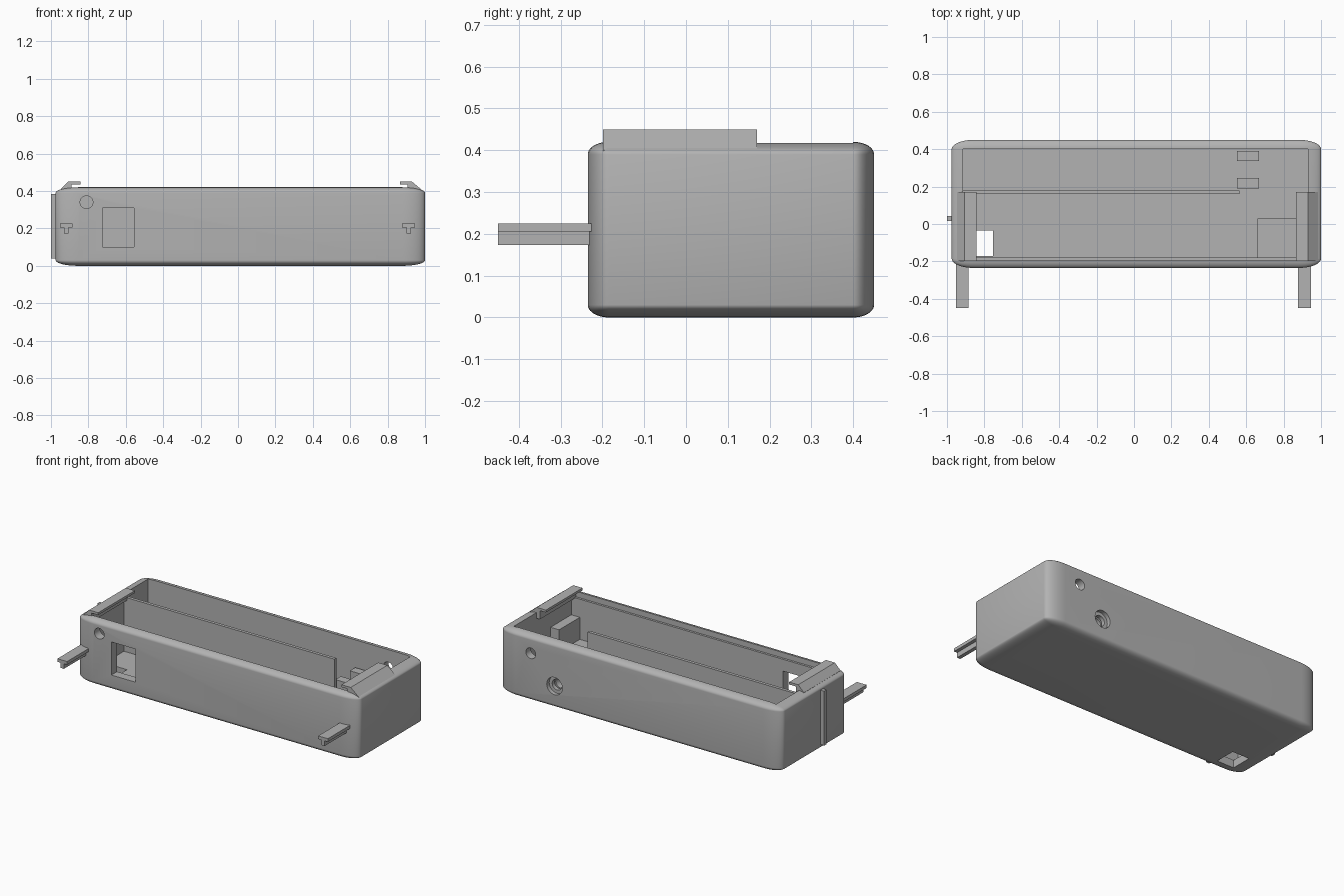
import bpy, bmesh, math
from mathutils import Matrix, Vector

if "Cube" in bpy.data.objects:
    bpy.data.objects.remove(bpy.data.objects["Cube"], do_unlink=True)

grey = bpy.data.materials.new("plain grey")
grey.use_nodes = True
COLOUR = (0.45, 0.45, 0.45, 1)
grey.diffuse_color = COLOUR
grey.node_tree.nodes["Principled BSDF"].inputs["Base Color"].default_value = COLOUR


def finish(name, bm):
    bmesh.ops.recalc_face_normals(bm, faces=bm.faces)
    mesh = bpy.data.meshes.new(name)
    bm.to_mesh(mesh)
    bm.free()
    mesh.materials.append(grey)
    obj = bpy.data.objects.new(name, mesh)
    bpy.context.collection.objects.link(obj)
    return obj


def box(name, x, y, z, radii=None):
    """Box from (min, max) ranges; radii gives elliptical rounding per axis."""
    size = Vector(b - a for a, b in (x, y, z))
    middle = Vector((a + b) / 2 for a, b in (x, y, z))
    bm = bmesh.new()
    bmesh.ops.create_cube(bm, size=1)
    if radii:
        # round in a stretched space, then squash back
        bmesh.ops.scale(bm, vec=[s / r for s, r in zip(size, radii)], verts=bm.verts)
        bmesh.ops.bevel(bm, geom=bm.edges[:], offset=1, segments=10,
                        profile=0.5, affect='EDGES')
        bmesh.ops.scale(bm, vec=radii, verts=bm.verts)
    else:
        bmesh.ops.scale(bm, vec=size, verts=bm.verts)
    bmesh.ops.translate(bm, vec=middle, verts=bm.verts)
    return finish(name, bm)


def rod(name, x, y, z, radius):
    """Round cutter running along y."""
    bm = bmesh.new()
    turn = Matrix.Translation((x, sum(y) / 2, z)) @ Matrix.Rotation(math.pi / 2, 4, 'X')
    bmesh.ops.create_cone(bm, cap_ends=True, segments=32, radius1=radius,
                          radius2=radius, depth=y[1] - y[0], matrix=turn)
    return finish(name, bm)


def extrude_y(name, profile, y):
    """Sweep an x-z outline along y."""
    bm = bmesh.new()
    face = bm.faces.new([bm.verts.new((px, y[0], pz)) for px, pz in profile])
    swept = bmesh.ops.extrude_face_region(bm, geom=[face])["geom"]
    moved = [g for g in swept if isinstance(g, bmesh.types.BMVert)]
    bmesh.ops.translate(bm, vec=(0, y[1] - y[0], 0), verts=moved)
    return finish(name, bm)


def cut(target, cutter):
    cutter.hide_render = True
    mod = target.modifiers.new("cut", 'BOOLEAN')
    mod.operation, mod.solver, mod.object = 'DIFFERENCE', 'EXACT', cutter
    bpy.context.view_layer.objects.active = target
    bpy.ops.object.modifier_apply(modifier=mod.name)
    bpy.data.objects.remove(cutter, do_unlink=True)


# Rounded tray with its cavity, lip, windows and holes
case = box("case", (-0.975, 1), (-0.235, 0.45), (0, 0.42), (0.12, 0.05, 0.03))
for cutter in (
    box("cavity", (-0.913, 0.93), (-0.178, 0.4), (0.05, 0.6)),
    box("front_lip", (-0.913, 0.93), (-0.192, 0), (0.385, 0.6)),
    box("front_window", (-0.725, -0.555), (-0.4, -0.1), (0.1, 0.31)),
    box("floor_window", (-0.875, -0.755), (-0.17, -0.035), (-0.1, 0.1)),
    rod("front_hole", -0.81, (-0.4, -0.1), 0.34, 0.034),
    rod("back_hole", 0.775, (0.35, 0.6), 0.307, 0.034),
    rod("socket_hole", 0.608, (0.35, 0.6), 0.143, 0.034),
    rod("socket_recess", 0.608, (0.425, 0.6), 0.143, 0.055),
):
    cut(case, cutter)
bpy.ops.object.select_all(action='DESELECT')
case.select_set(True)
bpy.context.view_layer.objects.active = case
bpy.ops.object.shade_smooth_by_angle(angle=math.radians(40))

# Inner walls and supports
box("partition", (-0.92, 0.565), (0.16, 0.18), (0.04, 0.395))
box("tall_block", (0.87, 0.94), (-0.185, 0.03), (0.04, 0.27))
box("low_block", (0.66, 0.875), (-0.185, 0.03), (0.04, 0.13))
for label, y in (("front", (0.19, 0.245)), ("back", (0.336, 0.39))):
    support = box(label + "_socket_support", (0.55, 0.667), y, (0.04, 0.25))
    cut(support, rod("support_bore", 0.608, (0.1, 0.5), 0.143, 0.034))

# Overhanging rails on the two end walls
extrude_y("right_rail", [(-0.843, 0.45), (-0.907, 0.45), (-0.947, 0.41), (-0.947, 0.38),
                         (-0.89, 0.38), (-0.89, 0.435), (-0.843, 0.435)], (-0.198, 0.17))
extrude_y("left_rail", [(0.865, 0.45), (0.93, 0.45), (0.99, 0.4), (0.99, 0.38),
                        (0.907, 0.38), (0.907, 0.435), (0.865, 0.435)], (-0.198, 0.17))

# T-shaped prongs on the front
for label, x in (("right", -0.919), ("left", 0.912)):
    outline = [(0.034, 0.225), (-0.034, 0.225), (-0.034, 0.205), (-0.012, 0.205),
               (-0.012, 0.173), (0.012, 0.173), (0.012, 0.205), (0.034, 0.205)]
    extrude_y(label + "_prong", [(x + dx, z) for dx, z in outline], (-0.45, -0.2))

# Upright rib on the end wall
box("end_rib", (-1, -0.96), (0.017, 0.042), (0.04, 0.385))
